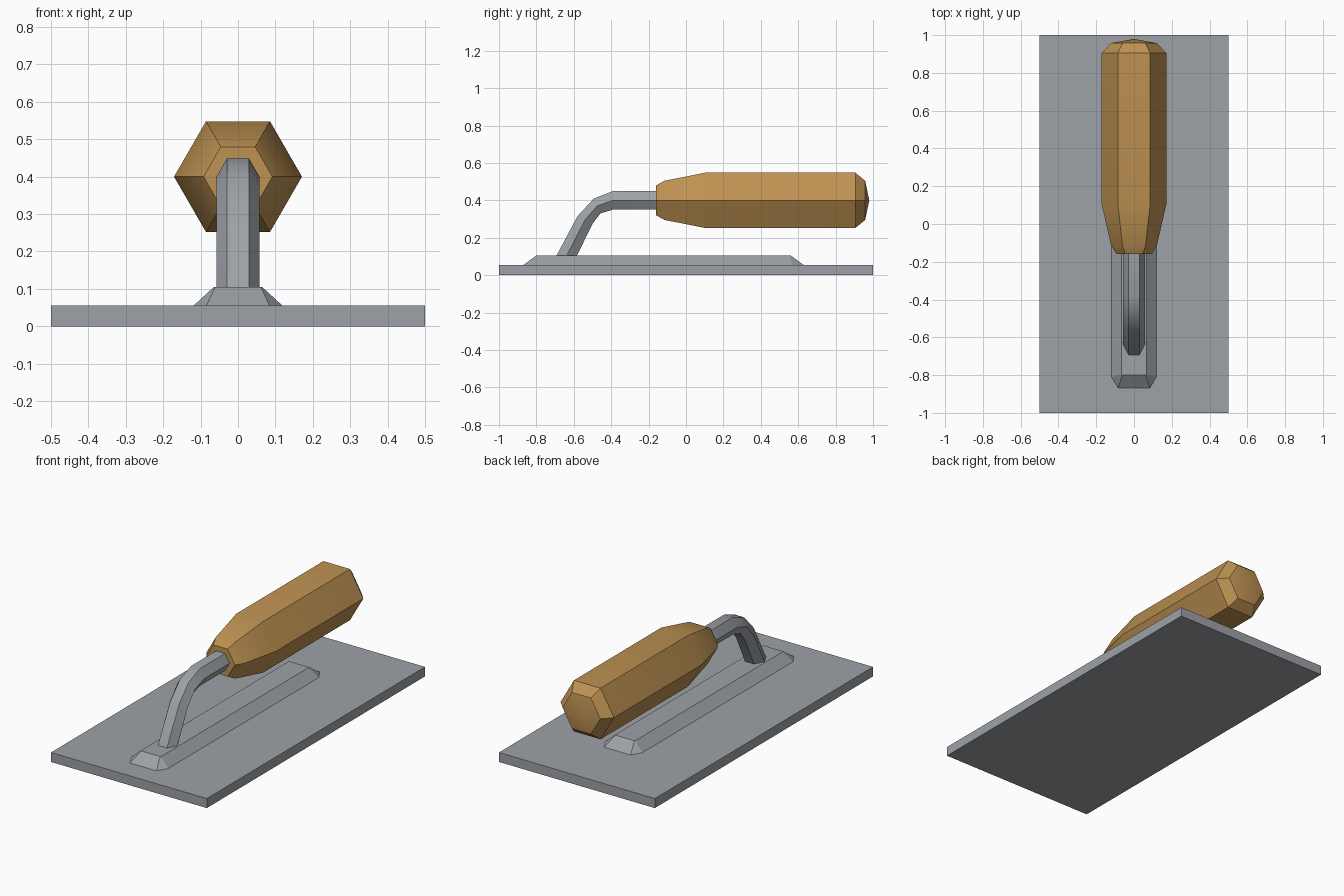
import bpy, math

if "Cube" in bpy.data.objects:
    bpy.data.objects.remove(bpy.data.objects["Cube"])


def material(name, rgb):
    m = bpy.data.materials.new(name)
    lin = [(c / 255 / 12.92) if c < 11 else ((c / 255 + 0.055) / 1.055) ** 2.4 for c in rgb]
    m.diffuse_color = (*lin, 1)
    m.use_nodes = True
    m.node_tree.nodes["Principled BSDF"].inputs["Base Color"].default_value = m.diffuse_color
    return m


steel = material("steel", (157, 161, 166))
wood = material("wood", (190, 146, 82))


def loft(name, rings, mat, tip=None, smooth=True):
    """Skin a list of equal-length point rings; ends are capped, or fanned to a tip."""
    n = len(rings[0])
    verts = [p for r in rings for p in r]
    faces = [(i * n + j, i * n + (j + 1) % n, (i + 1) * n + (j + 1) % n, (i + 1) * n + j)
             for i in range(len(rings) - 1) for j in range(n)]
    last = (len(rings) - 1) * n
    faces.append(tuple(reversed(range(n))))
    if tip:
        verts.append(tip)
        faces += [(last + j, last + (j + 1) % n, len(verts) - 1) for j in range(n)]
    else:
        faces.append(tuple(range(last, last + n)))
    me = bpy.data.meshes.new(name)
    me.from_pydata(verts, [], faces)
    me.materials.append(mat)
    ob = bpy.data.objects.new(name, me)
    bpy.context.collection.objects.link(ob)
    bpy.ops.object.select_all(action='DESELECT')
    ob.select_set(True)
    bpy.context.view_layer.objects.active = ob
    # consistent outward normals
    bpy.ops.object.mode_set(mode='EDIT')
    bpy.ops.mesh.select_all(action='SELECT')
    bpy.ops.mesh.normals_make_consistent(inside=False)
    bpy.ops.object.mode_set(mode='OBJECT')
    if smooth:
        bpy.ops.object.shade_smooth_by_angle(angle=math.radians(30))
    return ob


def rect(x, y0, y1, z, cx=0, cy=0):
    """Eight-point rectangle with corners cut by cx, cy."""
    return [(-x + cx, y0, z), (x - cx, y0, z), (x, y0 + cy, z), (x, y1 - cy, z),
            (x - cx, y1, z), (-x + cx, y1, z), (-x, y1 - cy, z), (-x, y0 + cy, z)]


def hexagon(r, y, z, uy=0.0, uz=1.0):
    """Hexagon with corners on +-x; (uy, uz) is the section's up vector."""
    ring = []
    for k in range(6):
        a = k * math.pi / 3
        s = r * math.sin(a)
        ring.append((r * math.cos(a), y + s * uy, z + s * uz))
    return ring


# Flat blade
bpy.ops.mesh.primitive_cube_add(size=1, location=(0, 0, 0.0275))
blade = bpy.context.object
blade.name = "blade"
blade.scale = (1, 2, 0.055)
blade.data.materials.append(steel)

# Bevelled mounting rib along the blade
loft("mounting_rib", [rect(0.12, -0.87, 0.63, 0.054, 0.035, 0.06),
                      rect(0.065, -0.80, 0.56, 0.105, 0.004, 0.004)], steel, smooth=False)

# Bent hexagonal shank: centre y, z and the up vector of each section
shank = [(-0.64, 0.10, -0.0635 / 0.0575 * 1.0, 0), (-0.54, 0.295, -0.80, 0.42),
         (-0.475, 0.37, -0.35, 0.80), (-0.39, 0.40, 0, 1), (-0.14, 0.40, 0, 1)]
loft("shank", [hexagon(0.0575, *s) for s in shank], steel)

# Six-sided wooden grip
grip = [(-0.16, 0.092), (-0.115, 0.121), (0.105, 0.171), (0.905, 0.171), (0.958, 0.121)]
loft("grip", [hexagon(r, y, 0.40) for y, r in grip], wood, tip=(0, 0.98, 0.40))
